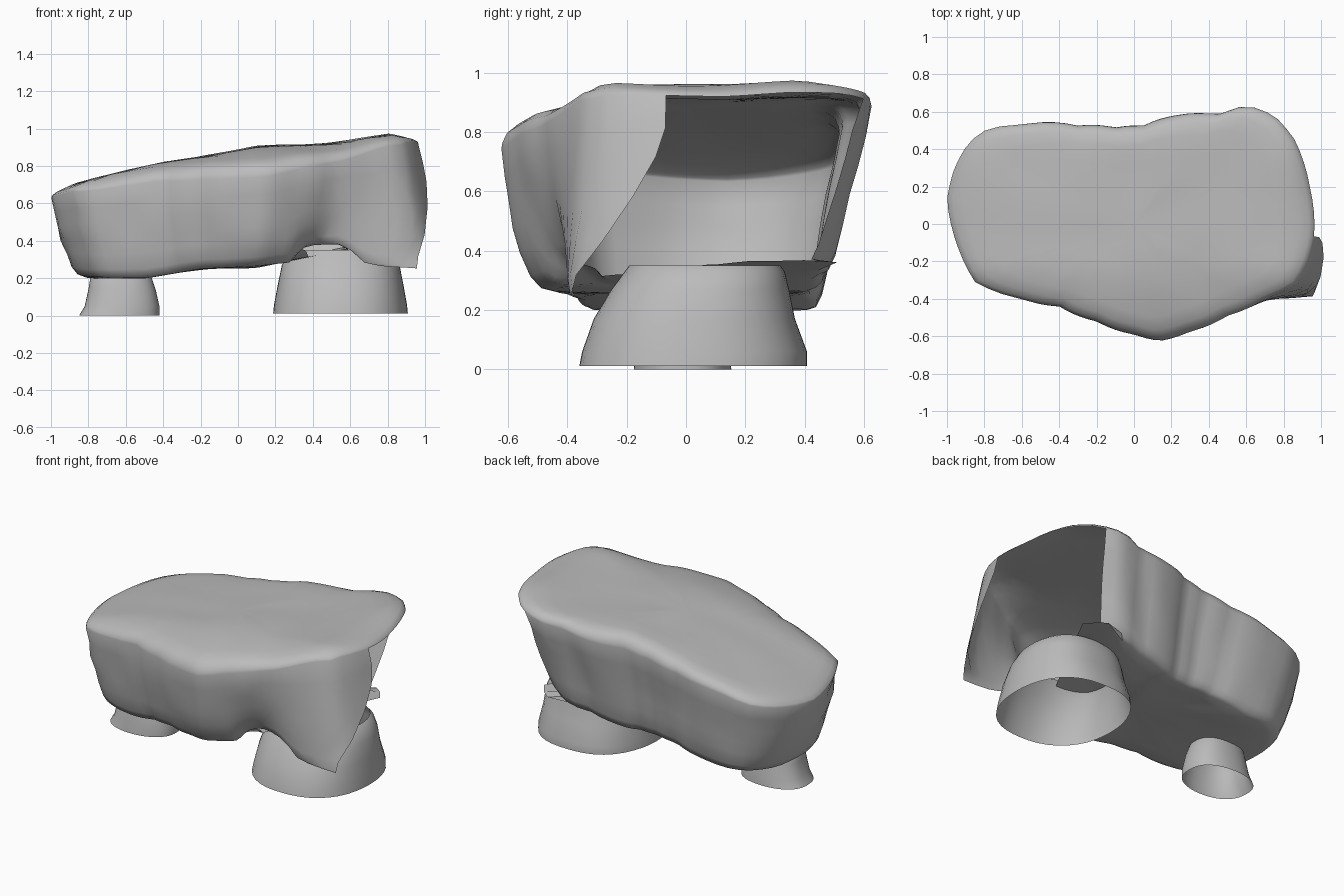
import bpy, bmesh, math
from mathutils import Vector, noise

if "Cube" in bpy.data.objects:
    bpy.data.objects.remove(bpy.data.objects["Cube"])

stone = bpy.data.materials.new("grey stone")
stone.diffuse_color = (0.5, 0.5, 0.5, 1)
stone.use_nodes = True
stone.node_tree.nodes["Principled BSDF"].inputs["Base Color"].default_value = stone.diffuse_color

# Plan outline of the capstone and height profiles along x
OUTLINE = [(.965, -.05), (.93, -.2), (.87, -.32), (.7, -.4), (.5, -.49), (.3, -.575), (.14, -.625),
           (0, -.59), (-.2, -.52), (-.4, -.44), (-.6, -.4), (-.85, -.31), (-.95, -.1), (-1, .13),
           (-.96, .3), (-.88, .44), (-.78, .51), (-.6, .53), (-.3, .525), (-.1, .515), (.05, .525),
           (.22, .58), (.45, .585), (.6, .635), (.75, .58), (.86, .45), (.94, .2)]
TOP = [(-1, .665), (-.85, .715), (-.45, .81), (.1, .9), (.5, .92), (.8, .965), (.95, .955)]
FLOOR = [(-.9, .22), (-.8, .2), (-.5, .2), (-.2, .25), (.1, .26), (.3, .3), (.6, .36), (.9, .38)]
FRONT = [(-.9, .22), (-.8, .2), (-.5, .2), (-.2, .25), (.1, .265), (.28, .285), (.34, .36),
         (.42, .38), (.54, .38), (.62, .34), (.69, .27), (1, .25)]
# lean of the front wall edge in degrees, by height fraction
LEAN = [(0, 18), (.1, 17), (.22, 14), (.33, 9), (.55, 3), (.72, 0), (1, 0)]


def interp(table, x):
    if x <= table[0][0]:
        return table[0][1]
    for (x0, y0), (x1, y1) in zip(table, table[1:]):
        if x <= x1:
            return y0 + (y1 - y0) * (x - x0) / (x1 - x0)
    return table[-1][1]


polar = sorted((math.degrees(math.atan2(y, x)) % 360, math.hypot(x, y)) for x, y in OUTLINE)
polar = [(polar[-1][0] - 360, polar[-1][1])] + polar + [(polar[0][0] + 360, polar[0][1])]


def plan(deg, f):
    r = interp(polar, deg % 360) * f
    return r * math.cos(math.radians(deg)), r * math.sin(math.radians(deg))


def top_z(x, y):
    z = interp(TOP, x) - .2 * max(0, -y - .25) + .012 * noise.noise(Vector((3 * x, 3 * y, 0)))
    return z + .05 * max(0, y - .15) * max(0, x)


def low_z(x, y):
    w = min(1, max(0, (-y - .1) / .15))
    return interp(FLOOR, x) * (1 - w) + interp(FRONT, x) * w


def soft(deg):
    # the rim is sharper at both ends than along the sides
    return 1 - .6 * math.cos(math.radians(deg)) ** 2


def finish(bm, name, angle):
    me = bpy.data.meshes.new(name)
    bm.to_mesh(me)
    bm.free()
    me.materials.append(stone)
    ob = bpy.data.objects.new(name, me)
    bpy.context.collection.objects.link(ob)
    bpy.ops.object.select_all(action='DESELECT')
    ob.select_set(True)
    bpy.context.view_layer.objects.active = ob
    bpy.ops.object.shade_smooth_by_angle(angle=math.radians(angle))
    return ob


def bridge(bm, rings, skip=lambda i, j: False):
    for i in range(len(rings) - 1):
        a, b = rings[i], rings[i + 1]
        n = len(a)
        for j in range(n):
            if not skip(i, j):
                k = (j + 1) % n
                bm.faces.new((a[j], b[j], b[k], a[k]))


# Capstone: a hollow shell, top sheet and wall, with an open right end
N = 90
STEP = 360 / N
CAP = [(.2, 0), (.4, 0), (.6, 0), (.8, 0), (.91, .008), (.97, .03), (.995, .06), (1, .08)]
# plan factor at the front, back and left end, then height fraction
WALL = [(.985, .955, .985, .8), (.965, .915, .97, .62), (.935, .88, .945, .44),
        (.895, .85, .925, .27), (.84, .81, .9, .1), (.79, .77, .87, .02), (.73, .71, .82, 0)]
bm = bmesh.new()
rings = []
for f, drop in CAP:
    ring = []
    for j in range(N):
        x, y = plan(j * STEP, f)
        ring.append(bm.verts.new((x, y, top_z(x, y) - drop * soft(j * STEP))))
    rings.append(ring)
for f_front, f_back, f_left, h in WALL:
    ring = []
    for j in range(N):
        deg = j * STEP
        # both wall edges lean toward the front lower down
        if deg > 180:
            lean = interp(LEAN, h) * max(0, 1 - max(0, 356 - deg) / 50)
        else:
            lean = 5 * (1 - h) * max(0, 1 - abs(deg - 40) / 40)
        a = deg - lean
        flap = min(1, max(0, 1 - (360 - a - 22) / 18)) if deg > 180 else 0
        s = min(1, max(0, .5 + 1.2 * math.sin(math.radians(a))))
        w = max(0, -math.cos(math.radians(a))) ** 2
        f = (f_front * (1 - s) + f_back * s) * (1 - w) + f_left * w
        if h == 0 and 8 < deg < 46:
            f = .85                                         # ledge beside the open end
        x, y = plan(a, f * (1 - flap) + (1 + .14 * (1 - h)) * flap)
        rx, ry = plan(a, 1)
        zt, zb = top_z(rx, ry) - .08 * soft(a), low_z(x, y)
        bump = 1 + .02 * noise.noise(Vector((5 * x, 5 * y, 4 * h))) * (1 - flap)
        ring.append(bm.verts.new((x * bump, y * bump, zb + (zt - zb) * h)))
    rings.append(ring)
rim = len(CAP) - 1
first, last = N - 1, round(41 / STEP)                       # columns of the open end
bridge(bm, rings, lambda i, j: i >= rim and (j >= first or j < last))
hub = bm.verts.new((0, 0, top_z(0, 0)))
for j in range(N):
    bm.faces.new((hub, rings[0][j], rings[0][(j + 1) % N]))

# Underside of the capstone, cut off diagonally above the large support
wall_faces = set(bm.faces)
under = [rings[-1]]
for s in (.8, .55, .28):
    ring = []
    for v in rings[-1]:
        x, y = v.co.x * s, v.co.y * s
        ring.append(bm.verts.new((x, y, interp(FLOOR, x) + .01 * noise.noise(Vector((4 * x, 4 * y, 2))))))
    under.append(ring)
bridge(bm, under)
hub = bm.verts.new((0, 0, interp(FLOOR, 0)))
for j in range(N):
    bm.faces.new((hub, under[-1][(j + 1) % N], under[-1][j]))
floor = [f for f in bm.faces if f not in wall_faces]
for f in floor:
    f.material_index = 1
geom = floor + list({e for f in floor for e in f.edges}) + list({v for f in floor for v in f.verts})
cut, side = Vector((.52, 0, 0)), Vector((1, -.5, 0))
bmesh.ops.bisect_plane(bm, geom=geom, plane_co=cut, plane_no=side)
gone = [f for f in bm.faces if f.material_index == 1 and (f.calc_center_median() - cut).dot(side) > 0]
bmesh.ops.delete(bm, geom=gone, context='FACES')
for f in bm.faces:
    f.material_index = 0
bmesh.ops.delete(bm, geom=[v for v in bm.verts if not v.link_faces], context='VERTS')
finish(bm, "capstone", 50)


# Supports: open flared tubes; rows are z, centre x, centre y, half width, half depth
def support(name, rows, seed):
    bm = bmesh.new()
    rings = []
    for z, cx, cy, rx, ry in reversed(rows):
        ring = []
        for j in range(40):
            a = math.tau * j / 40
            c, s = math.cos(a), math.sin(a)
            k = (abs(c) ** 2.3 + abs(s) ** 2.3) ** (-1 / 2.3)
            k *= 1 + .025 * noise.noise(Vector((1.5 * c, 1.5 * s, seed + z)))
            ring.append(bm.verts.new((cx + rx * c * k, cy + ry * s * k, z)))
        rings.append(ring)
    bridge(bm, rings)
    finish(bm, name, 50)


support("large_support", [(.012, .55, .025, .36, .385), (.06, .55, .03, .355, .38),
                          (.17, .55, .03, .335, .34), (.27, .55, .05, .315, .3),
                          (.33, .55, .065, .285, .27), (.35, .55, .065, .26, .255)], 1)
support("small_support", [(0, -.635, -.01, .215, .165), (.05, -.62, -.01, .2, .16),
                          (.14, -.62, -.01, .18, .145), (.2, -.625, -.01, .165, .13),
                          (.24, -.625, -.01, .145, .115)], 7)
